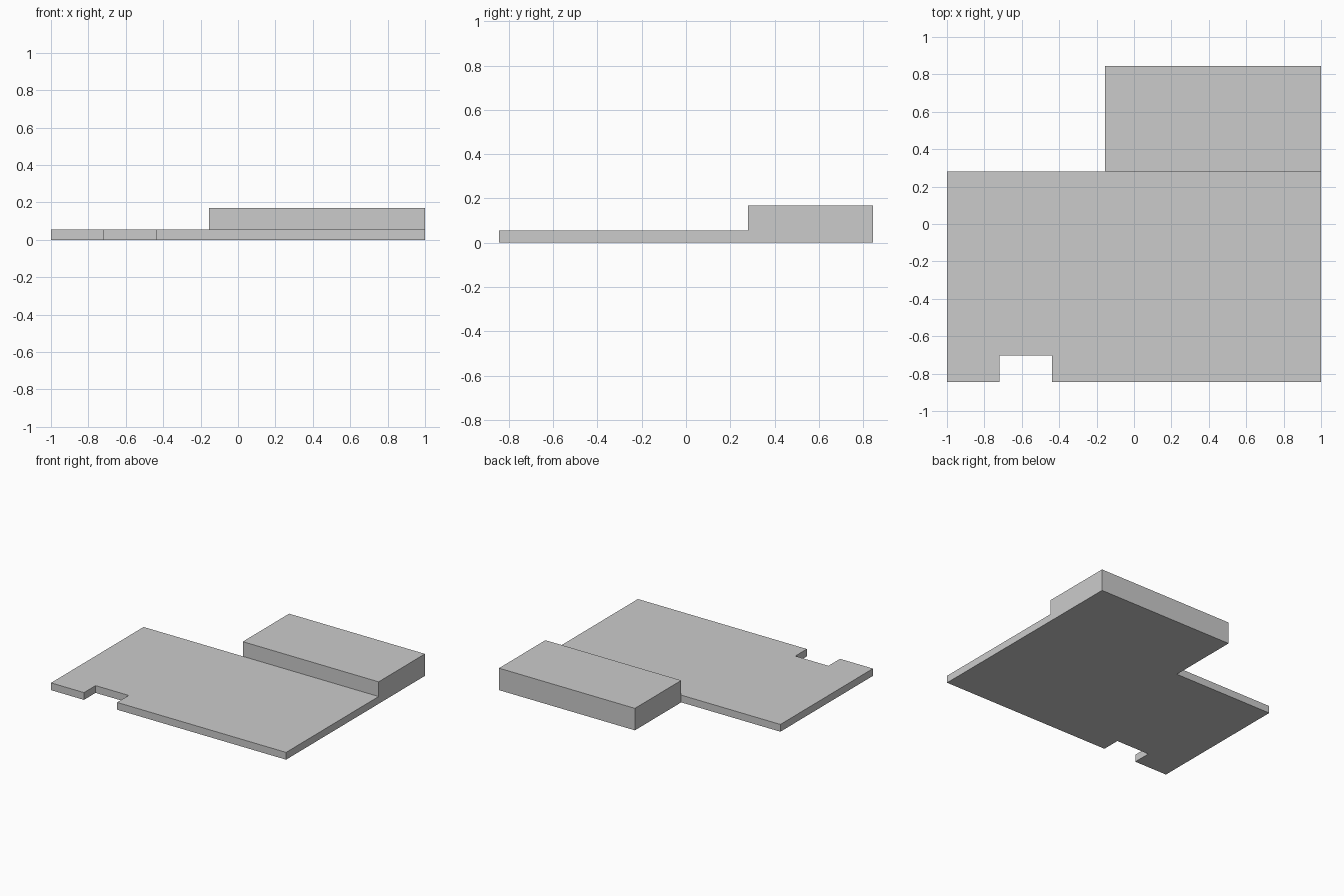
import bpy
import bmesh
import math

cube = bpy.data.objects.get("Cube")
if cube:
    bpy.data.objects.remove(cube, do_unlink=True)

# Key dimensions
HALF_X, HALF_Y = 1.0, 0.844
STEP_Y = 0.281
BLOCK_X = -0.156
NOTCH_LEFT, NOTCH_RIGHT, NOTCH_BACK = -0.72, -0.438, -0.703
PLATE_TOP, BLOCK_TOP = 0.056, 0.169

grey = bpy.data.materials.new("plain grey")
grey.use_nodes = True
colour = (0.6, 0.6, 0.6, 1)
grey.diffuse_color = colour
grey.node_tree.nodes["Principled BSDF"].inputs["Base Color"].default_value = colour

bm = bmesh.new()


def raise_faces(faces, height):
    """Extrude faces straight up and return the new top faces."""
    result = bmesh.ops.extrude_face_region(bm, geom=faces)["geom"]
    verts = [g for g in result if isinstance(g, bmesh.types.BMVert)]
    bmesh.ops.translate(bm, verts=verts, vec=(0, 0, height))
    return [g for g in result if isinstance(g, bmesh.types.BMFace)]


# Floor plan: notched plate and rear block sharing the step edge
plate_plan = [
    (-HALF_X, -HALF_Y), (NOTCH_LEFT, -HALF_Y), (NOTCH_LEFT, NOTCH_BACK),
    (NOTCH_RIGHT, NOTCH_BACK), (NOTCH_RIGHT, -HALF_Y), (HALF_X, -HALF_Y),
    (HALF_X, STEP_Y), (BLOCK_X, STEP_Y), (-HALF_X, STEP_Y),
]
plate_verts = [bm.verts.new((x, y, 0)) for x, y in plate_plan]
block_verts = [plate_verts[7], plate_verts[6]]
block_verts += [bm.verts.new((x, HALF_Y, 0)) for x in (HALF_X, BLOCK_X)]
plans = [bm.faces.new(plate_verts), bm.faces.new(block_verts)]

# Raise the whole plan, then the rear block alone
tops = raise_faces(plans, PLATE_TOP)
rear = max(tops, key=lambda f: f.calc_center_median().y)
raise_faces([rear], BLOCK_TOP - PLATE_TOP)

# Merge flat neighbours into clean faces
bmesh.ops.recalc_face_normals(bm, faces=bm.faces[:])
bmesh.ops.dissolve_limit(bm, angle_limit=math.radians(1),
                         verts=bm.verts[:], edges=bm.edges[:])

mesh = bpy.data.meshes.new("stepped_plate")
bm.to_mesh(mesh)
bm.free()
mesh.materials.append(grey)
plate = bpy.data.objects.new("stepped_plate", mesh)
bpy.context.collection.objects.link(plate)
